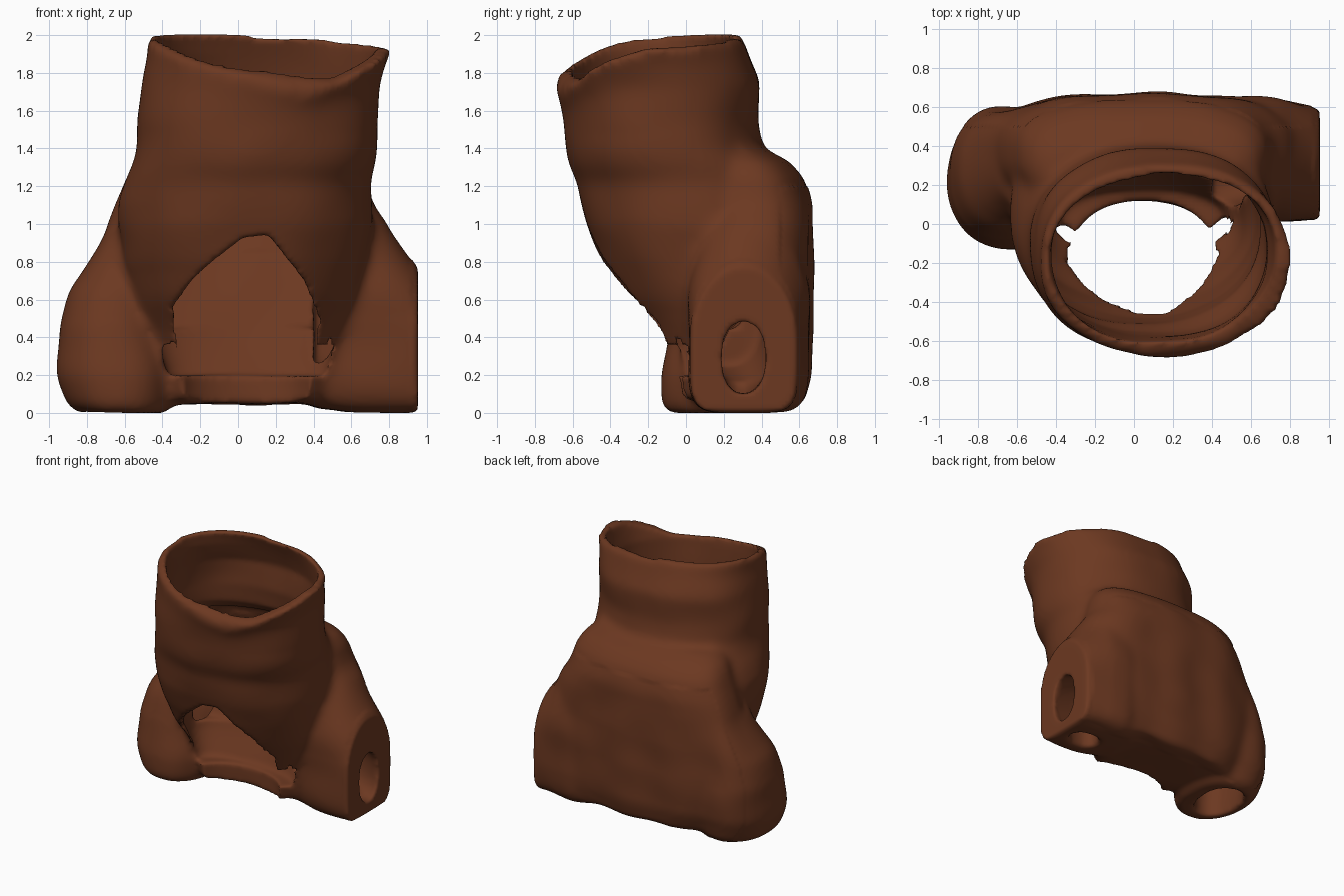
import bpy, bmesh, math
from mathutils import Vector, noise

if "Cube" in bpy.data.objects:
    bpy.data.objects.remove(bpy.data.objects["Cube"])


def shape_point(t, a0, a1, b0, b1, n_low, n_high):
    c, s = math.cos(t), math.sin(t)
    n = n_low if s < 0 else n_high
    u = math.copysign(abs(c) ** (2 / n), c)
    v = math.copysign(abs(s) ** (2 / n), s)
    return (a0 + a1) / 2 + u * (a1 - a0) / 2, (b0 + b1) / 2 + v * (b1 - b0) / 2


def loft(name, rings, axis='z', n_low=2.2, n_high=2.2, sides=56):
    """Closed skin through rings (position, a_min, a_max, b_min, b_max)."""
    bm = bmesh.new()
    loops = []
    for p, *box in rings:
        loop = []
        for i in range(sides):
            a, b = shape_point(math.tau * i / sides, *box, n_low, n_high)
            loop.append(bm.verts.new((a, b, p) if axis == 'z' else (p, a, b)))
        loops.append(loop)
    for lo, hi in zip(loops, loops[1:]):
        for i in range(sides):
            j = (i + 1) % sides
            bm.faces.new((lo[i], lo[j], hi[j], hi[i]))
    bm.faces.new(loops[0])
    bm.faces.new(loops[-1])
    bmesh.ops.recalc_face_normals(bm, faces=bm.faces)
    return finish(name, bm)


def finish(name, bm):
    me = bpy.data.meshes.new(name)
    bm.to_mesh(me)
    bm.free()
    ob = bpy.data.objects.new(name, me)
    bpy.context.collection.objects.link(ob)
    return ob


def prism(name, outline, y0, y1):
    bm = bmesh.new()
    f = bm.faces.new([bm.verts.new((x, y0, z)) for x, z in outline])
    ext = bmesh.ops.extrude_face_region(bm, geom=[f])
    moved = [v for v in ext['geom'] if isinstance(v, bmesh.types.BMVert)]
    bmesh.ops.translate(bm, verts=moved, vec=(0, y1 - y0, 0))
    bmesh.ops.recalc_face_normals(bm, faces=bm.faces)
    return finish(name, bm)


def lining(rings, d):
    """Inset rings; the back of the lining slopes forward towards the bottom."""
    return [(z, a + d, b - d, c + d, min(e - d, .12 + .5 * max(z - .1, 0))) for z, a, b, c, e in rings]


# Neck and torso tube
torso = [(.06, -.42, .5, -.1, .55), (.2, -.45, .53, -.13, .6), (.4, -.5, .58, -.22, .62),
         (.6, -.55, .63, -.36, .63), (.8, -.61, .68, -.46, .64), (1, -.635, .715, -.535, .64),
         (1.12, -.635, .715, -.56, .62), (1.22, -.605, .705, -.575, .57), (1.32, -.56, .73, -.62, .48),
         (1.4, -.54, .74, -.635, .405), (1.55, -.54, .74, -.645, .38), (1.75, -.51, .745, -.66, .40),
         (1.9, -.48, .78, -.68, .34), (2.0, -.49, .82, -.685, .30)]
outer = loft("garment_torso", torso)

# Uneven, front-dipping neck rim
for v in outer.data.vertices:
    if v.co.z > 1.56:
        f, u = (-.2 - v.co.y) / .49, (v.co.x - .16) / .64
        h = 1.965 - .035 * f - .035 * u
        if f > 0:
            h -= .14 * f ** 2 + .11 * f * math.exp(-((u - .38) / .33) ** 2)
        v.co.z = 1.55 + (v.co.z - 1.55) * (h - 1.55) / .45

# Back panel and shoulders
back = [(.05, -.6, .8, .08, .62), (.2, -.72, .88, .05, .66), (.5, -.8, .9, .05, .67),
        (.8, -.77, .88, .05, .67), (1.0, -.69, .79, .05, .67), (1.1, -.65, .73, .05, .665),
        (1.25, -.59, .68, .05, .62), (1.33, -.54, .63, .05, .55), (1.39, -.45, .55, .1, .42)]
# Left sleeve hangs down, right sleeve ends in a flat cut
left_sleeve = [(.0, -.84, -.38, -.1, .5), (.04, -.9, -.36, -.13, .55), (.2, -.955, -.34, -.14, .6),
               (.45, -.95, -.38, -.09, .6), (.65, -.89, -.42, -.02, .58), (.8, -.8, -.45, .05, .57),
               (.95, -.71, -.5, .12, .55)]
right_sleeve = [(.4, .06, .6, .02, 1.15), (.6, .02, .65, 0, 1.12), (.74, .01, .65, 0, 1.05),
                (.85, .01, .62, 0, .91), (1.0, .03, .57, 0, .71)]
parts = [loft("back_panel", back, n_low=2.4, n_high=2.7),
         loft("left_sleeve", left_sleeve),
         loft("right_sleeve", right_sleeve, 'x', n_low=6, n_high=2)]
bm = bmesh.new()
for ob in [outer] + parts:
    bm.from_mesh(ob.data)
    bpy.data.objects.remove(ob)
garment = finish("garment", bm)

# Cavities and openings
rim_out = (2.4, -.49, .82, -.685, .30)
cutters = [
    loft("neck_and_body_cavity", lining([(.2, -.43, .52, -.2, .6)] + torso[2:] + [rim_out], .06)),
    loft("back_cavity", lining([(.45, -.6, .7, -.05, .64), (.6, -.62, .72, 0, .66)] + back[3:-1], .07)),
    loft("left_cuff_opening", [(-.2, -.8, -.5, -.0, .44), (.1, -.8, -.5, 0, .44),
                               (.4, -.82, -.45, .03, .5), (.65, -.7, -.4, .1, .45)]),
    loft("right_cuff_opening", [(.4, .05, .4, .25, .7), (.7, .16, .45, .12, .58),
                                (.93, .19, .42, .1, .48), (1.3, .19, .42, .1, .48)], 'x'),
    loft("right_cuff_slot", [(-.2, .62, .86, .2, .38), (.3, .62, .86, .2, .38)]),
    loft("lower_opening", [(-.3, -.33, .42, -.5, .12), (.5, -.33, .42, -.5, .12)]),
    prism("front_opening", [(-.35, .56), (-.25, .7), (-.1, .83), (.03, .925), (.16, .935), (.26, .82),
                            (.35, .7), (.42, .5), (.41, .36), (.36, -.2), (-.2, -.2), (-.17, .22),
                            (-.28, .39)], -1.2, -.08),
    prism("sleeve_end_cut", [(.952, -.5), (1.6, -.5), (1.6, 1.6), (.952, 1.6)], -1, 1.2),
]


def remesh_and_smooth(ob, voxel, repeats):
    r = ob.modifiers.new("fuse", 'REMESH')
    r.mode, r.voxel_size = 'VOXEL', voxel
    s = ob.modifiers.new("soften", 'SMOOTH')
    s.factor, s.iterations = .5, repeats


remesh_and_smooth(garment, .026, 12)
for c in cutters:
    c.hide_render = True
    m = garment.modifiers.new(c.name, 'BOOLEAN')
    m.operation, m.object, m.solver = 'DIFFERENCE', c, 'EXACT'
remesh_and_smooth(garment, .019, 5)

# Bake the modifiers and drop the cutters
dg = bpy.context.evaluated_depsgraph_get()
mesh = bpy.data.meshes.new_from_object(garment.evaluated_get(dg))
garment.modifiers.clear()
garment.data = mesh
for c in cutters:
    bpy.data.objects.remove(c)

# Soft cloth folds
normals = [v.normal.copy() for v in mesh.vertices]
for v, n in zip(mesh.vertices, normals):
    p = v.co
    if p.x < .92:
        d = .012 * noise.noise(Vector((p.x * 3, p.y * 3, p.z * 4)))
        if p.y > .5 and p.z < 1.2:
            d += .006 * math.sin(p.x * 14)
        v.co = p + n * d
    v.co.z = max(v.co.z, 0)

# Brown cloth
mat = bpy.data.materials.new("brown_cloth")
mat.diffuse_color = (.15, .04, .015, 1)
mat.use_nodes = True
mat.node_tree.nodes["Principled BSDF"].inputs["Base Color"].default_value = mat.diffuse_color
mesh.materials.clear()
mesh.materials.append(mat)
for p in mesh.polygons:
    p.material_index = 0
    p.use_smooth = True
